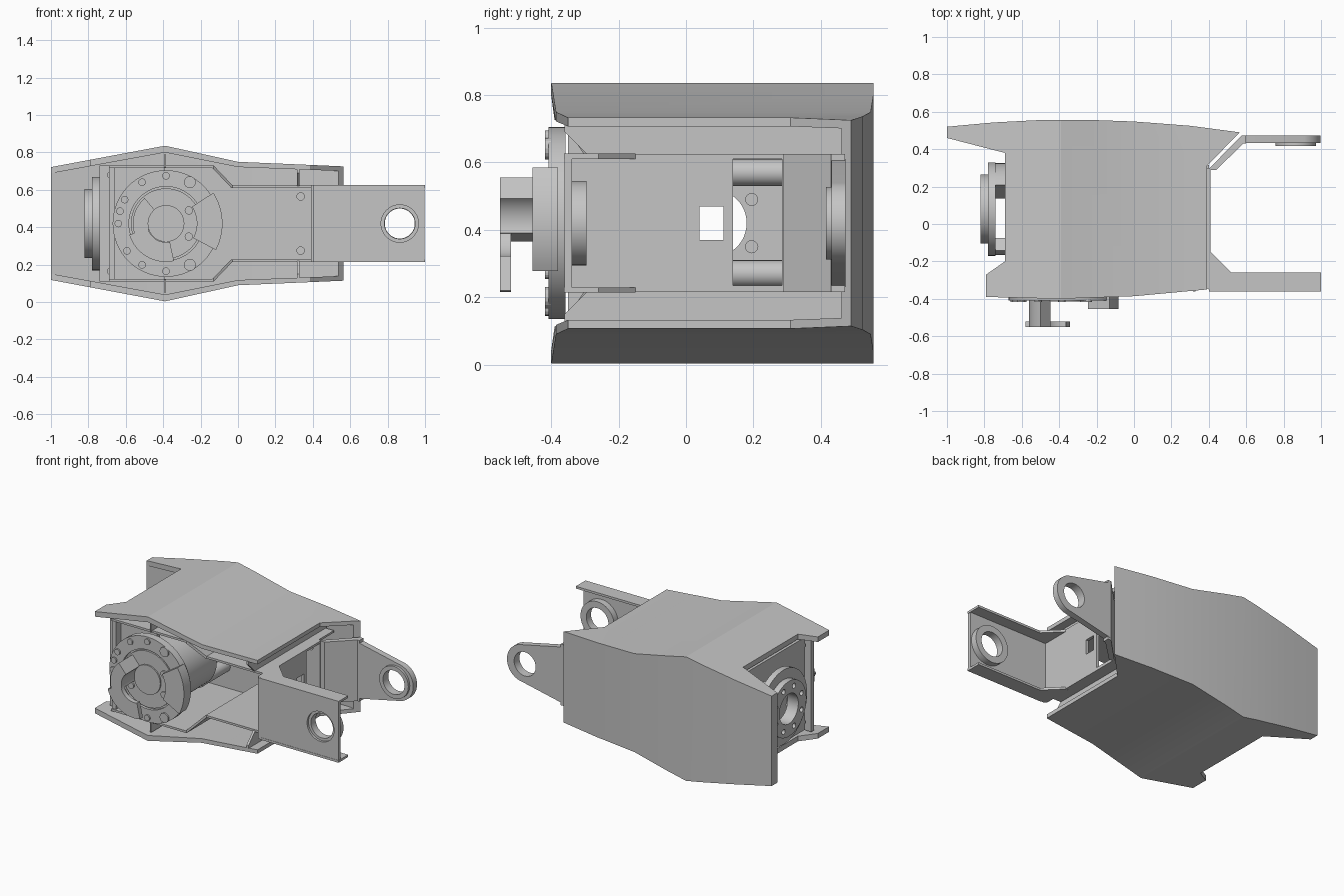
import bpy, bmesh
from math import cos, sin, radians
from mathutils import Vector

cube = bpy.data.objects.get("Cube")
if cube:
    bpy.data.objects.remove(cube)

grey = bpy.data.materials.new("plain grey")
grey.use_nodes = True
COLOUR = (0.56, 0.56, 0.56, 1)
grey.diffuse_color = COLOUR
grey.node_tree.nodes["Principled BSDF"].inputs["Base Color"].default_value = COLOUR

PLACE = {"x": lambda u, v, w: (w, u, v),
         "y": lambda u, v, w: (u, w, v),
         "z": lambda u, v, w: (u, v, w)}


def prism(name, pts, axis, lo, hi):
    """Extrude a flat outline along an axis."""
    bm = bmesh.new()
    face = bm.faces.new([bm.verts.new(PLACE[axis](u, v, lo)) for u, v in pts])
    grown = bmesh.ops.extrude_face_region(bm, geom=[face])["geom"]
    shift = Vector(PLACE[axis](0, 0, hi - lo))
    bmesh.ops.translate(bm, vec=shift, verts=[g for g in grown if isinstance(g, bmesh.types.BMVert)])
    bmesh.ops.recalc_face_normals(bm, faces=bm.faces)
    mesh = bpy.data.meshes.new(name)
    bm.to_mesh(mesh)
    bm.free()
    mesh.materials.append(grey)
    obj = bpy.data.objects.new(name, mesh)
    bpy.context.collection.objects.link(obj)
    return obj


def rect(u0, u1, v0, v1):
    return [(u0, v0), (u1, v0), (u1, v1), (u0, v1)]


def arc(cu, cv, r, a0=0, a1=360, n=48):
    full = a1 - a0 == 360
    steps = n if full else n + 1
    return [(cu + r * cos(radians(a0 + (a1 - a0) * i / n)),
             cv + r * sin(radians(a0 + (a1 - a0) * i / n))) for i in range(steps)]


def sector(cu, cv, r0, r1, a0, a1):
    return arc(cu, cv, r1, a0, a1, 16) + arc(cu, cv, r0, a1, a0, 16)


def combine(obj, other, op):
    """Boolean with another solid, which is used up."""
    mod = obj.modifiers.new("bool", "BOOLEAN")
    mod.operation, mod.object, mod.solver = op, other, "EXACT"
    bpy.context.view_layer.update()
    result = bpy.data.meshes.new_from_object(obj.evaluated_get(bpy.context.evaluated_depsgraph_get()))
    obj.modifiers.clear()
    obj.data = result
    bpy.data.objects.remove(other)
    return obj


def cut(obj, pts, axis, lo, hi):
    return combine(obj, prism("cutter", pts, axis, lo, hi), "DIFFERENCE")


MID = 0.42


def flip(pts):
    """Reflect an outline about the mid height."""
    return [(u, 2 * MID - v) for u, v in pts]


def mirrored(top):
    """Close an upper outline with its reflection."""
    return top + flip(reversed(top))


# Outer shell: back wall and two kinked plates, open at the front
outer = mirrored([(-1.02, 0.718), (-0.39, 0.836), (0, 0.75), (0.6, 0.724)])
inner = mirrored([(-1.1, 0.67), (-0.39, 0.8), (0, 0.722), (0.7, 0.695)])
back_edge = [(0.565, 0.49), (0.3, 0.525), (0, 0.548), (-0.25, 0.557), (-0.5, 0.556), (-0.75, 0.543), (-1, 0.52)]
plan = [(-0.79, -0.39), (-0.4, -0.4), (0, -0.386), (0.39, -0.35), (0.39, 0.31)] + back_edge + [
    (-1, 0.46), (-0.69, 0.38), (-0.69, -0.2), (-0.79, -0.27)]
shell = prism("outer_shell", plan, "z", -0.1, 1)
combine(shell, prism("outline", outer, "y", -1, 1), "INTERSECT")
hollow = prism("hollow", [(-1.1, -0.6), (0.7, -0.6), (0.7, 0.42), (0.5, 0.47), (0, 0.51),
                          (-0.5, 0.515), (-1, 0.46), (-1.1, 0.44)], "z", -0.2, 1.1)
combine(hollow, prism("inside", inner, "y", -1, 1), "INTERSECT")
combine(shell, hollow, "DIFFERENCE")

# Frame sheets that step inward towards the fork, with ribs and bulkhead strips outside them
step = [(-0.69, 0.73), (-0.13, 0.73), (-0.03, 0.625), (0.39, 0.625),
        (0.39, 0.611), (-0.036, 0.611), (-0.136, 0.716), (-0.69, 0.716)]
sheet_plan = [(-0.69, -0.36), (-0.13, -0.36), (-0.03, -0.29), (0.39, -0.29), (0.39, 0.46), (-0.69, 0.46)]
rib = [(-0.37, 0.72), (-0.37, 0.79), (0.25, 0.79), (0.32, 0.72)]
strip = [(-0.36, 0.712), (-0.36, 0.69), (-0.29, 0.62), (0.465, 0.62), (0.465, 0.712)]
for label, side in (("upper", list), ("lower", flip)):
    sheet = prism(label + "_frame_sheet", side(step), "y", -0.5, 0.5)
    combine(sheet, prism("sheet_plan", sheet_plan, "z", -0.1, 1), "INTERSECT")
    prism(label + "_shell_rib", side(rib), "x", -0.395, -0.385)
    prism(label + "_bulkhead_strip", side(strip), "x", 0.315, 0.33)

# Internal frame: mount plate, rear plate and left plate
mount = prism("motor_mount_plate", rect(-0.74, -0.39, 0.11, 0.73), "y", -0.3, -0.27)
for z in (0.165, 0.68):
    cut(mount, arc(-0.68, z, 0.018, n=16), "y", -0.4, -0.2)
rear = prism("rear_frame_plate", mirrored([(-0.69, 0.72), (-0.13, 0.72), (-0.03, 0.615), (0.4, 0.615)]),
             "y", 0.29, 0.315)
for z in (0.275, 0.565):
    cut(rear, arc(0.335, z, 0.02, n=16), "y", 0.2, 0.4)
left = prism("left_frame_plate", rect(-0.35, 0.49, 0.11, 0.73), "x", -0.69, -0.66)
cut(left, arc(0.08, MID, 0.1), "x", -0.8, -0.6)
for z in (0.35, 0.49):
    cut(left, arc(0.195, z, 0.018, n=16), "x", -0.8, -0.6)

# Output ring on the left end
ring = prism("left_ring", arc(0.08, MID, 0.25), "x", -0.78, -0.74)
combine(ring, prism("collar", arc(0.08, MID, 0.185), "x", -0.82, -0.77), "UNION")
cut(ring, arc(0.08, MID, 0.1), "x", -0.9, -0.6)
for i in range(8):
    a = radians(45 * i + 22.5)
    cut(ring, arc(0.08 + 0.145 * cos(a), MID + 0.145 * sin(a), 0.017, n=16), "x", -0.9, -0.7)
for r0, a0, a1 in ((0.105, -58, 58), (0.17, 155, 205)):
    prism("ring_standoff", sector(0.08, MID, r0, 0.245, a0, a1), "x", -0.742, -0.688)

# Motor: body, flange, hub and bolts
MX = -0.385
prism("motor_body", arc(MX, MID, 0.203), "y", -0.37, 0.035)
flange = prism("motor_flange", arc(MX, MID, 0.285, n=64), "y", -0.408, -0.358)
cut(flange, arc(MX, MID, 0.198), "y", -0.5, -0.39)
prism("motor_face", arc(MX, MID, 0.188), "y", -0.405, -0.36)
prism("motor_hub", arc(MX, MID, 0.098), "y", -0.414, -0.36)
prism("motor_side_block", sector(MX, MID, 0.165, 0.302, -28, 33), "y", -0.455, -0.38)
prism("connector_block", sector(MX, MID, 0.095, 0.177, 130, 198), "y", -0.552, -0.4)
prism("connector_lug", sector(MX, MID, 0.1, 0.205, 197, 282), "y", -0.552, -0.52)
for a in (60, 90, 120, 150, 165, 180, 215, 240, 270, 300):
    r = 0.032 if a in (60, 300) else 0.02
    prism("flange_bolt", arc(MX + 0.255 * cos(radians(a)), MID + 0.255 * sin(radians(a)), r, n=16),
          "y", -0.418, -0.4)
for dx in (-0.122, 0.122):
    for dz in (-0.07, 0.07):
        prism("face_bolt", arc(MX + dx, MID + dz, 0.022, n=16), "y", -0.415, -0.4)
for z in (0.27, 0.57):
    prism("motor_post", arc(-0.3, z, 0.04, n=24), "y", 0.0, 0.3)

# Fork web with its windows
web = prism("fork_web", rect(-0.345, 0.3, 0.215, 0.625), "x", 0.39, 0.41)
cut(web, rect(0.14, 0.285, 0.235, 0.61), "x", 0.3, 0.5)
cut(web, rect(0.04, 0.112, 0.37, 0.47), "x", 0.3, 0.5)

# Front fork arm: flanged channel with a bored boss
AX = 0.865
arm = prism("front_arm", rect(0.4, 0.997, 0.215, 0.625), "y", -0.36, -0.338)
combine(arm, prism("boss", arc(AX, MID, 0.125), "y", -0.359, -0.295), "UNION")
cut(arm, arc(AX, MID, 0.082), "y", -0.5, -0.2)
cut(arm, arc(AX, MID, 0.1), "y", -0.5, -0.345)
flange_plan = [(0.39, -0.345), (0.43, -0.362), (1, -0.362), (1, -0.26), (0.52, -0.26), (0.41, -0.15), (0.39, -0.15)]
for z in (0.214, 0.611):
    prism("front_arm_flange", flange_plan, "z", z, z + 0.015)

# Back fork arm: cranked plate tapering to a round bored end
prism("back_arm_crank", [(0.395, 0.29), (0.44, 0.29), (0.585, 0.43), (0.6, 0.43), (0.6, 0.472), (0.575, 0.472)],
      "z", 0.215, 0.625)
end = [(0.58, 0.23)] + arc(0.873, MID, 0.125, -72, 72, 24) + [(0.58, 0.61)]
back_arm = prism("back_arm", end, "y", 0.432, 0.473)
combine(back_arm, prism("boss", arc(AX, MID, 0.108), "y", 0.416, 0.472), "UNION")
cut(back_arm, arc(AX, MID, 0.08), "y", 0.3, 0.6)

# Smooth the round parts and keep the edges crisp
bpy.ops.object.select_all(action="DESELECT")
for obj in bpy.context.collection.objects:
    if obj.type == "MESH":
        obj.select_set(True)
        bpy.context.view_layer.objects.active = obj
bpy.ops.object.shade_smooth_by_angle(angle=radians(20))
